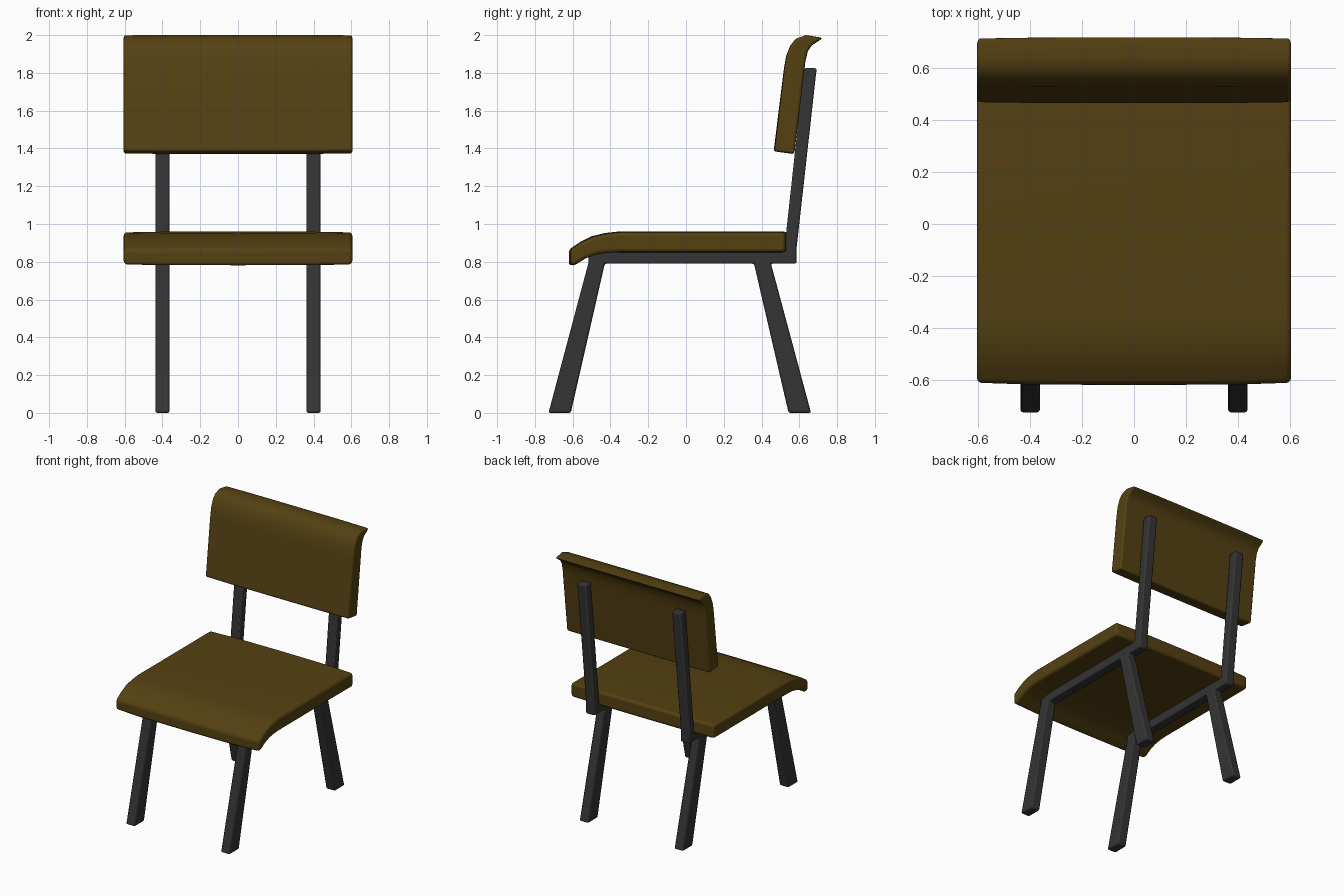
import bpy, bmesh, math

if "Cube" in bpy.data.objects:
    bpy.data.objects.remove(bpy.data.objects["Cube"])


def material(name, rgb):
    m = bpy.data.materials.new(name)
    m.diffuse_color = (*rgb, 1)
    m.use_nodes = True
    m.node_tree.nodes["Principled BSDF"].inputs["Base Color"].default_value = m.diffuse_color
    return m


def loft(name, profile, stations, mat, bevel, segments):
    """Sweep a (y, z) profile along x; stations are (x, y scale, z scale)."""
    ys, zs = zip(*profile)
    cy, cz = (min(ys) + max(ys)) / 2, (min(zs) + max(zs)) / 2
    bm = bmesh.new()
    rings = [[bm.verts.new((x, cy + (y - cy) * sy, cz + (z - cz) * sz)) for y, z in profile]
             for x, sy, sz in stations]
    n = len(profile)
    for a, b in zip(rings, rings[1:]):
        for i in range(n):
            j = (i + 1) % n
            bm.faces.new((a[i], a[j], b[j], b[i]))
    bm.faces.new(rings[0])
    bm.faces.new(rings[-1][::-1])
    bmesh.ops.recalc_face_normals(bm, faces=bm.faces)
    me = bpy.data.meshes.new(name)
    bm.to_mesh(me)
    bm.free()
    me.materials.append(mat)
    ob = bpy.data.objects.new(name, me)
    bpy.context.collection.objects.link(ob)
    mod = ob.modifiers.new("soft_edges", 'BEVEL')
    mod.width, mod.segments = bevel, segments
    mod.limit_method, mod.angle_limit = 'ANGLE', math.radians(40)
    bpy.context.view_layer.objects.active = ob
    ob.select_set(True)
    bpy.ops.object.shade_smooth_by_angle(angle=math.radians(40))
    ob.select_set(False)
    return ob


brown = material("brown", (0.09, 0.052, 0.006))
dark = material("dark_grey", (0.035, 0.035, 0.035))

# Seat with a front edge that rolls down
seat = [(0.535, 0.96), (-0.36, 0.96), (-0.43, 0.952), (-0.50, 0.935), (-0.56, 0.905),
        (-0.62, 0.865), (-0.62, 0.778), (-0.585, 0.785), (-0.54, 0.815), (-0.49, 0.835),
        (-0.43, 0.846), (-0.36, 0.85), (0.535, 0.85)]
loft("seat", seat, [(-0.605, 0.985, 0.95), (-0.4, 0.997, 0.99), (0, 1, 1),
                    (0.4, 0.997, 0.99), (0.605, 0.985, 0.95)], brown, 0.018, 3)

# Backrest leaning back, with a top edge that rolls rearward
back = [(0.464, 1.385), (0.518, 1.82), (0.53, 1.89), (0.552, 1.945), (0.58, 1.98),
        (0.635, 2.0), (0.725, 1.985), (0.70, 1.968), (0.665, 1.945), (0.645, 1.915),
        (0.632, 1.86), (0.624, 1.79), (0.573, 1.37)]
loft("backrest", back, [(-0.605, 0.97, 0.997), (-0.4, 0.993, 1), (0, 1, 1),
                        (0.4, 0.993, 1), (0.605, 0.97, 0.997)], brown, 0.014, 3)

# Side frames: front leg, rear leg, seat rail and back post in one outline
frame = [(-0.728, 0), (-0.61, 0), (-0.43, 0.79), (0.36, 0.79), (0.543, 0), (0.662, 0),
         (0.45, 0.79), (0.585, 0.79), (0.585, 0.87), (0.692, 1.825), (0.625, 1.825),
         (0.52, 0.86), (-0.515, 0.86), (-0.515, 0.80)]
for side, x in (("left", -0.4), ("right", 0.4)):
    loft(side + "_leg_frame", frame, [(x - 0.0375, 1, 1), (x + 0.0375, 1, 1)], dark, 0.01, 2)
